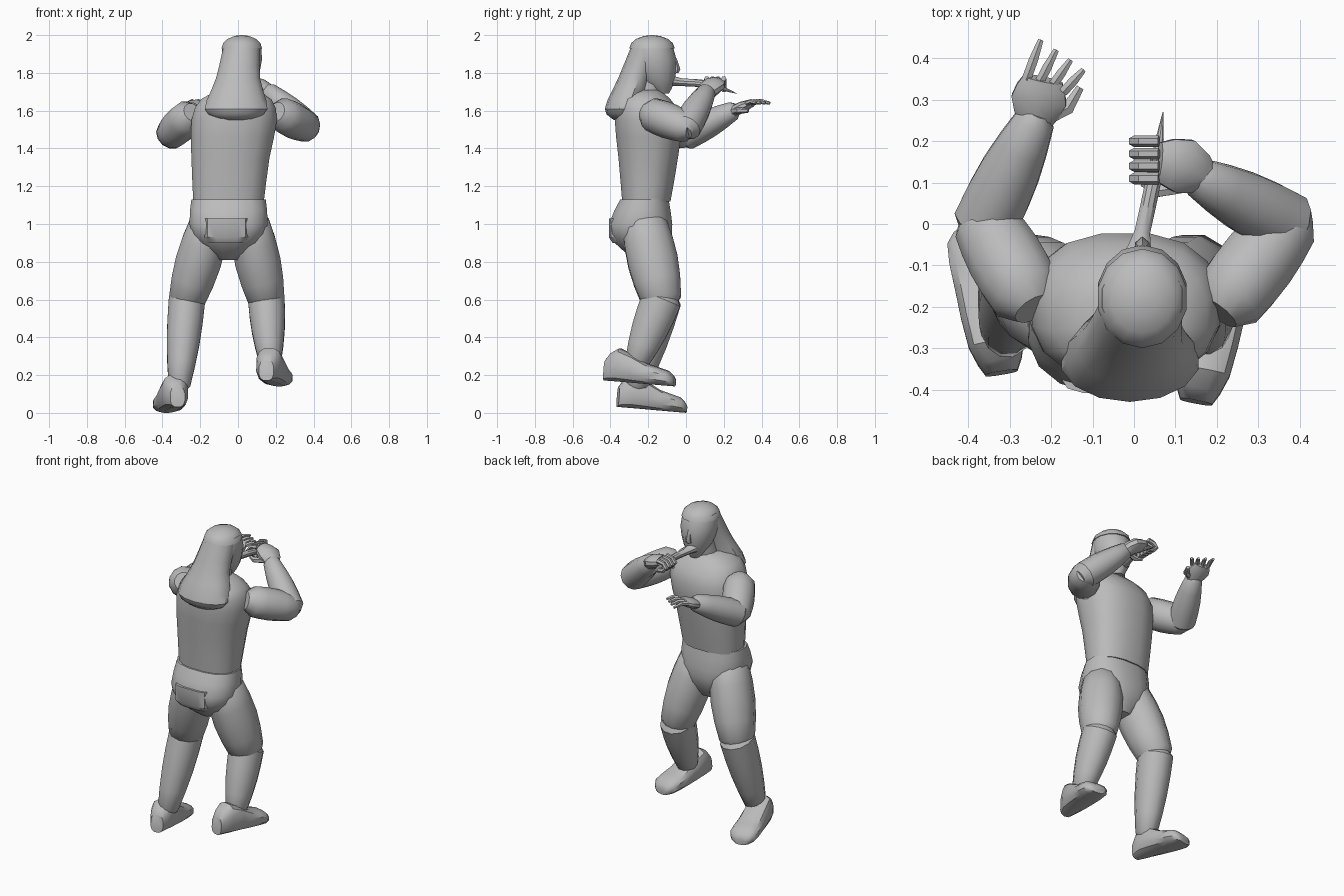
import bpy
import bmesh
from math import sin, cos, pi, tau, copysign, radians
from mathutils import Vector

cube = bpy.data.objects.get("Cube")
if cube:
    bpy.data.objects.remove(cube, do_unlink=True)

tone = (.5, .5, .5, 1)
grey = bpy.data.materials.new("plain_grey")
grey.use_nodes = True
grey.diffuse_color = tone
grey.node_tree.nodes["Principled BSDF"].inputs["Base Color"].default_value = tone

UP, FORWARD = Vector((0, 0, 1)), Vector((0, 1, 0))


def smooth_rings(keys, steps):
    """Fill in rings between the key rings along a smooth spline."""
    keys = [Vector(key) for key in keys]
    padded = [keys[0], *keys, keys[-1]]
    rings = []
    for before, start, end, after in zip(padded, keys, keys[1:], padded[3:]):
        for step in range(steps):
            t = step / steps
            leave, arrive = (end - before) / 2, (after - start) / 2
            ease = t * t * (3 - 2 * t)
            rings.append(start.lerp(end, ease) + leave * t * (1 - t) ** 2
                         - arrive * t * t * (1 - t))
    return rings + [keys[-1]]


def loft(name, keys, ref=UP, axis=None, sides=12, power=2, steps=1):
    """Skin rings of (x, y, z, half width, half height), facing the path or a fixed axis."""
    rings = smooth_rings(keys, steps)
    centres = [Vector(ring[:3]) for ring in rings]
    last = len(rings) - 1
    bm = bmesh.new()
    loops = []
    for i, (centre, ring) in enumerate(zip(centres, rings)):
        along = axis or (centres[min(i + 1, last)] - centres[max(i - 1, 0)]).normalized()
        across = along.cross(ref).normalized()
        top = across.cross(along)
        loop = []
        for k in range(sides):
            angle = tau * (k + .5) / sides
            u, v = (copysign(abs(c) ** (2 / power), c) for c in (cos(angle), sin(angle)))
            loop.append(bm.verts.new(centre + across * u * ring[3] + top * v * ring[4]))
        loops.append(loop)
    for lower, upper in zip(loops, loops[1:]):
        for k in range(sides):
            bm.faces.new((lower[k - 1], lower[k], upper[k], upper[k - 1]))
    bm.faces.new(loops[0])
    bm.faces.new(loops[-1])
    bmesh.ops.recalc_face_normals(bm, faces=bm.faces)
    mesh = bpy.data.meshes.new(name)
    bm.to_mesh(mesh)
    bm.free()
    mesh.materials.append(grey)
    part = bpy.data.objects.new(name, mesh)
    bpy.context.collection.objects.link(part)
    bpy.ops.object.select_all(action="DESELECT")
    part.select_set(True)
    bpy.context.view_layer.objects.active = part
    bpy.ops.object.shade_smooth_by_angle(angle=radians(35))


def stack(name, keys, **options):
    """Loft level rings from the bottom up."""
    loft(name, keys, ref=FORWARD, axis=UP, **options)


def limb(name, start, end, thick, thin, bulge, ref=UP, depth=1):
    """Tapering limb with a muscle bulge and rounded ends."""
    start, end = Vector(start), Vector(end)
    along = (end - start).normalized()

    def ring(centre, radius):
        return (*centre, radius, radius * depth)

    rings = [ring(start - along * thick / 2, thick * .6)]
    for t in (0, .25, .5, .75, 1):
        rings.append(ring(start.lerp(end, t), thick + (thin - thick) * t + bulge * sin(pi * t)))
    rings.append(ring(end + along * thin / 2, thin * .6))
    loft(name, rings, ref=ref)


def finger(name, points, radius):
    loft(name, [(*point, radius * s, radius * s) for point, s in zip(points, (1, 1, .6))], sides=6)


# Trunk
stack("torso", [
    (-.05, -.21, 1.12, .19, .13), (-.04, -.2, 1.35, .21, .16),
    (-.02, -.2, 1.55, .23, .18), (-.01, -.22, 1.66, .19, .14),
    (0, -.22, 1.71, .09, .08)], power=2.4, sides=16, steps=2)
stack("pelvis", [
    (-.05, -.2, .81, .06, .07), (-.05, -.23, .9, .17, .15),
    (-.05, -.24, 1, .21, .17), (-.05, -.22, 1.13, .2, .13)], power=2.4, sides=16, steps=2)
stack("seat_panel", [(-.06, -.32, .9, .1, .07), (-.06, -.33, .93, .12, .08),
                     (-.06, -.33, 1.03, .12, .08)], power=4)
stack("neck", [(0, -.21, 1.66, .08, .08), (.01, -.18, 1.8, .07, .08)])

# Head, face and hair
stack("head", [(.02, -.12, 1.69, .03, .03), (.02, -.15, 1.76, .08, .09),
               (.02, -.17, 1.87, .11, .12), (.02, -.18, 1.96, .1, .1)], steps=2, sides=14)
stack("hair_cap", [(.02, -.18, 1.93 + .07 * sin(a), .11 * cos(a), .12 * cos(a))
                   for a in (0, .4, .8, 1.2, 1.5)], sides=14)
stack("nose", [(.02, -.06, 1.8, .02, .02), (.02, -.06, 1.82, .02, .03),
               (.02, -.06, 1.88, .01, .01)], sides=6)
stack("long_hair", [(-.01, -.33, 1.55, .09, .05), (-.01, -.33, 1.61, .17, .1),
                    (0, -.27, 1.77, .12, .09), (.02, -.2, 1.94, .1, .09)], steps=3, sides=14)

# Legs and shoes
SHOE = ((0, .04, .11), (.2, .07, .18), (.6, .08, .11), (.9, .08, .08), (1, .04, .04))
for side, hip, knee, ankle, heel, toe in (
        ("right", (-.15, -.22, 1), (-.27, -.13, .6), (-.31, -.26, .15),
         (-.32, -.36, .03), (-.38, 0, 0)),
        ("left", (.06, -.22, 1), (.15, -.13, .6), (.17, -.26, .27),
         (.15, -.43, .17), (.22, -.06, .14))):
    limb(side + "_thigh", hip, knee, .11, .1, .02, ref=FORWARD, depth=1.1)
    limb(side + "_shin", knee, ankle, .1, .06, .01, ref=FORWARD, depth=1.1)
    heel, toe = Vector(heel), Vector(toe)
    loft(side + "_shoe", [(*(heel.lerp(toe, t) + UP * height / 2), width, height / 2)
                          for t, width, height in SHOE],
         axis=(toe - heel).normalized(), power=2.8, steps=2)

# Arms
for side, shoulder, elbow, wrist in (
        ("right", (-.26, -.17, 1.57), (-.36, 0, 1.47), (-.24, .25, 1.6)),
        ("left", (.23, -.18, 1.58), (.37, 0, 1.51), (.16, .11, 1.7))):
    limb(side + "_upper_arm", shoulder, elbow, .09, .08, .01)
    limb(side + "_forearm", elbow, wrist, .08, .05, .01)

# Open hand with spread fingers
loft("right_palm", [(-.24, .24, 1.59, .04, .03), (-.23, .3, 1.62, .07, .03),
                    (-.22, .35, 1.64, .05, .02)], sides=10, steps=2)
for i in range(4):
    base = Vector((-.26 + .03 * i, .35 - .01 * i, 1.64))
    spread = .35 + .13 * i
    tip = base + Vector((sin(spread), cos(spread), 0)) * (.1 - .01 * i)
    finger(f"right_finger_{i}", (base, base.lerp(tip, .5) + UP * .01, tip), .013)
finger("right_thumb", ((-.2, .26, 1.6), (-.16, .28, 1.6), (-.13, .33, 1.6)), .018)

# Closed hand with fingers curled round the horn
loft("left_palm", [(.17, .11, 1.69, .04, .04), (.12, .14, 1.73, .07, .04),
                   (.06, .15, 1.75, .05, .03)], sides=10, steps=2)
for i in range(4):
    loft(f"left_finger_{i}", [(.06 - .06 * sin(a), .11 + .03 * i, 1.74 + .03 * cos(a), .014, .014)
                              for a in (0, .8, 1.6, 2.4, pi)], ref=FORWARD, sides=6)
finger("left_thumb", ((.12, .09, 1.71), (.06, .08, 1.7), (.02, .1, 1.7)), .017)

# Tapered horn held to the mouth
loft("horn", [(.01, -.08, 1.76, .04, .03), (.02, -.02, 1.75, .02, .02),
              (.05, .12, 1.74, .02, .02), (.07, .27, 1.69, .001, .001)], sides=10, steps=2)
